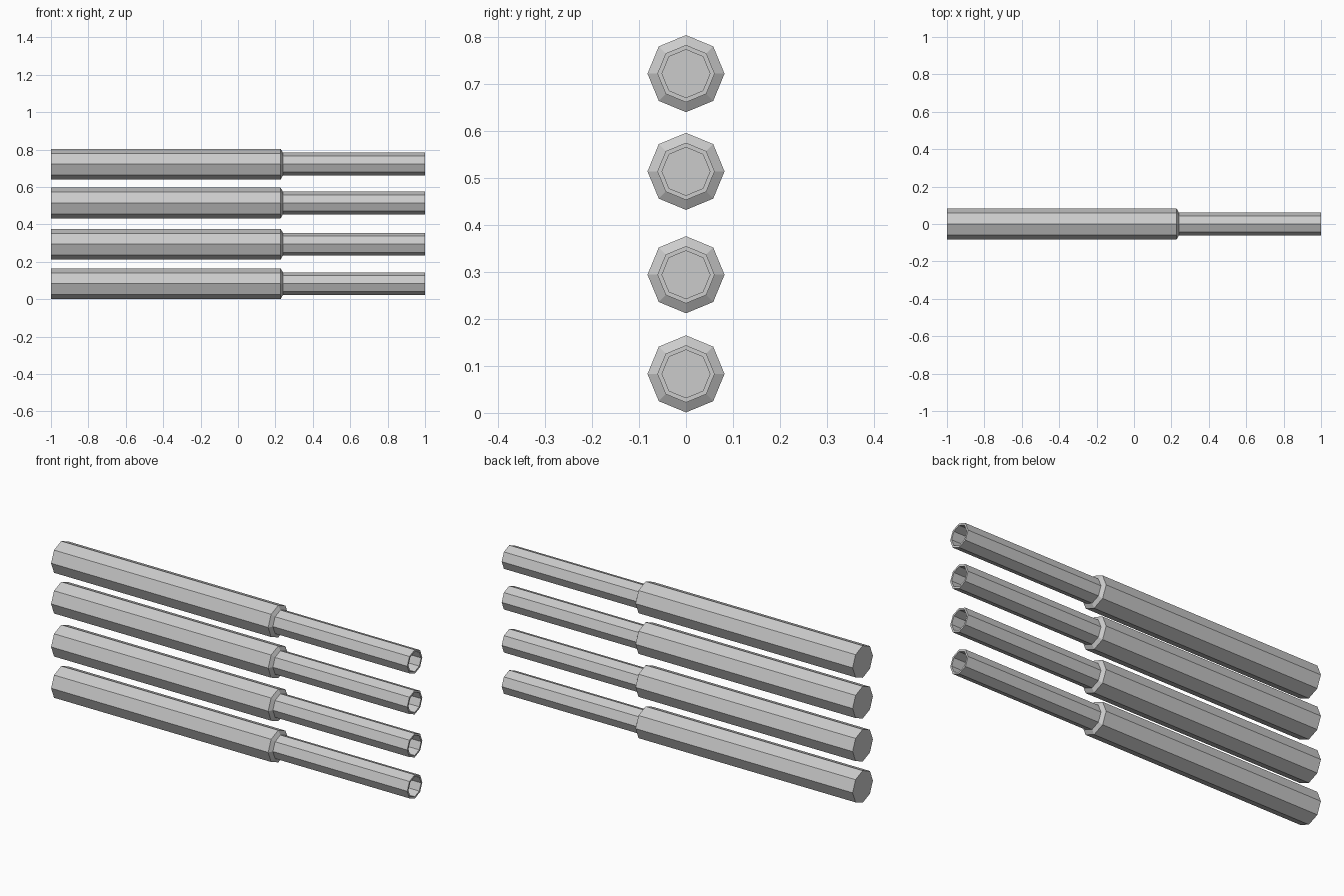
import bpy, bmesh
from math import sin, cos, pi

if "Cube" in bpy.data.objects:
    bpy.data.objects.remove(bpy.data.objects["Cube"])

SIDES = 8
# (x, radius) along the tube: closed butt, shoulder bevel, thin barrel, rim, hollow bore
PROFILE = [(-1.0, 0.082), (0.228, 0.082), (0.24, 0.061),
           (1.0, 0.061), (1.0, 0.051), (0.24, 0.051)]


def make_tube(name, z):
    bm = bmesh.new()
    rings = []
    for x, r in PROFILE:
        rings.append([bm.verts.new((x, r * cos(2 * pi * i / SIDES), r * sin(2 * pi * i / SIDES)))
                      for i in range(SIDES)])
    # side walls between neighbouring rings
    for a, b in zip(rings, rings[1:]):
        for i in range(SIDES):
            j = (i + 1) % SIDES
            bm.faces.new((a[i], a[j], b[j], b[i]))
    # butt cap and bore floor
    bm.faces.new(rings[0])
    bm.faces.new(rings[-1])
    bmesh.ops.recalc_face_normals(bm, faces=bm.faces)
    mesh = bpy.data.meshes.new(name)
    bm.to_mesh(mesh)
    bm.free()
    obj = bpy.data.objects.new(name, mesh)
    obj.location.z = z
    bpy.context.collection.objects.link(obj)


# Stack of four stepped tubes
for n, z in enumerate((0.083, 0.294, 0.514, 0.722), 1):
    make_tube(f"stepped_tube_{n}", z)
